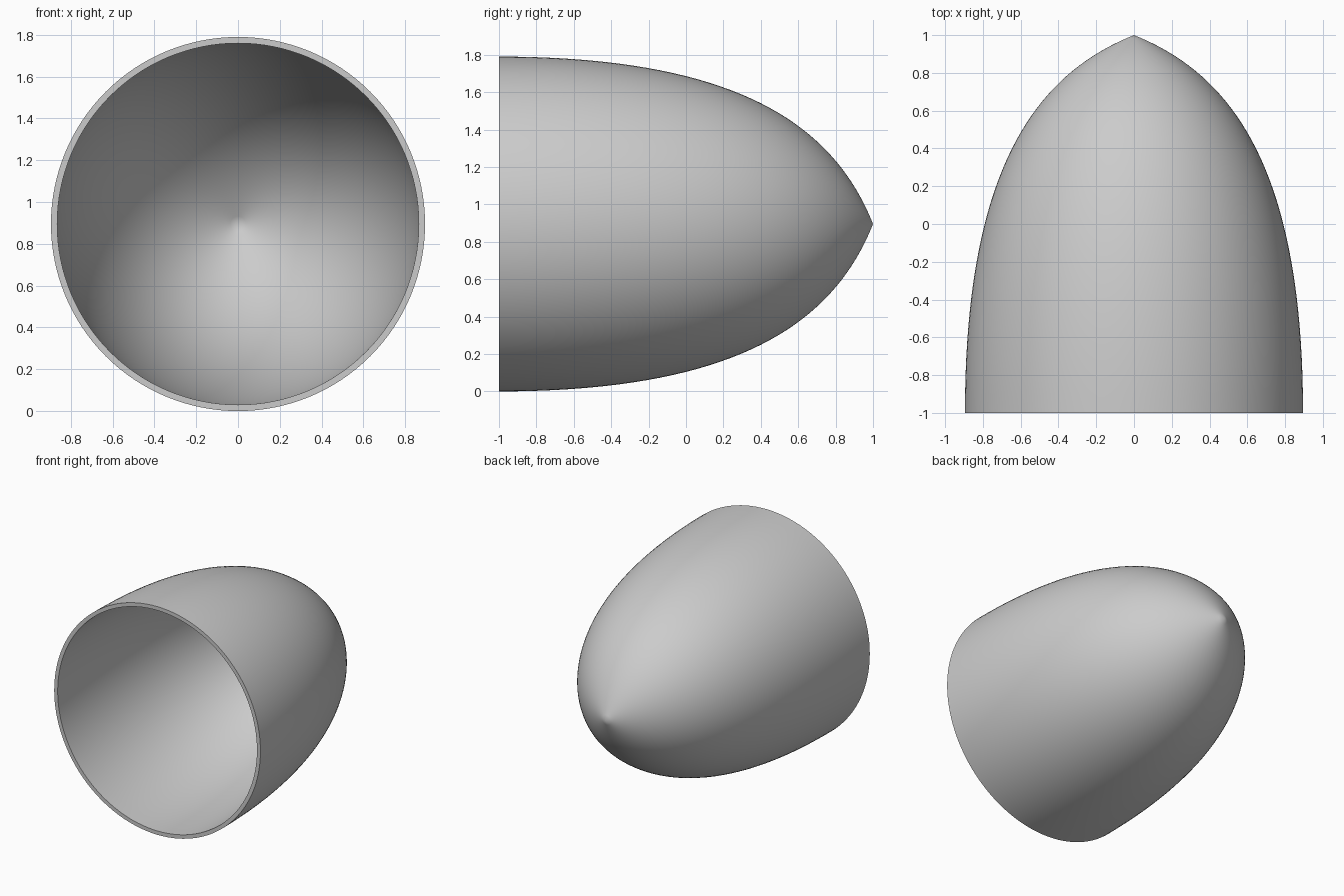
import bpy
import bmesh
import math
from mathutils import Vector, geometry

if "Cube" in bpy.data.objects:
    bpy.data.objects.remove(bpy.data.objects["Cube"], do_unlink=True)

RADIUS = 0.895
WALL = 0.03
LENGTH = 2.0
SIDES = 128
RINGS = 40


def make_material(name, colour):
    mat = bpy.data.materials.new(name)
    mat.use_nodes = True
    mat.diffuse_color = colour
    mat.node_tree.nodes["Principled BSDF"].inputs["Base Color"].default_value = colour
    return mat


def nose_curve(radius, tip):
    """Curve from the pointed tip to the open rim, in the x-y plane."""
    length = tip + LENGTH / 2
    along = length / LENGTH
    return geometry.interpolate_bezier(
        Vector((0, tip, 0)),
        Vector((0.56 * radius, tip - 0.2 * along, 0)),
        Vector((radius, tip - 0.68 * along, 0)),
        Vector((radius, tip - length, 0)),
        RINGS,
    )


# Closed wall section: outer skin, flat rim, inner skin
outer = nose_curve(RADIUS, 1.0)
inner = nose_curve(RADIUS - WALL, 1.0 - WALL)
section = outer + inner[::-1]

# Spin the section about the long axis
bm = bmesh.new()
verts = [bm.verts.new(p) for p in section]
edges = [bm.edges.new(pair) for pair in zip(verts, verts[1:])]
bmesh.ops.spin(bm, geom=verts + edges, cent=(0, 0, 0), axis=(0, 1, 0),
               angle=math.tau, steps=SIDES)
bmesh.ops.remove_doubles(bm, verts=bm.verts, dist=0.0005)
bmesh.ops.recalc_face_normals(bm, faces=bm.faces)
bmesh.ops.translate(bm, verts=bm.verts, vec=(0, 0, RADIUS))

mesh = bpy.data.meshes.new("nose_cone")
bm.to_mesh(mesh)
bm.free()
mesh.materials.append(make_material("light grey", (0.6, 0.6, 0.6, 1)))

cone = bpy.data.objects.new("nose_cone", mesh)
bpy.context.collection.objects.link(cone)

# Smooth skins with a crisp rim
bpy.ops.object.select_all(action="DESELECT")
cone.select_set(True)
bpy.context.view_layer.objects.active = cone
bpy.ops.object.shade_smooth_by_angle(angle=math.radians(40))
